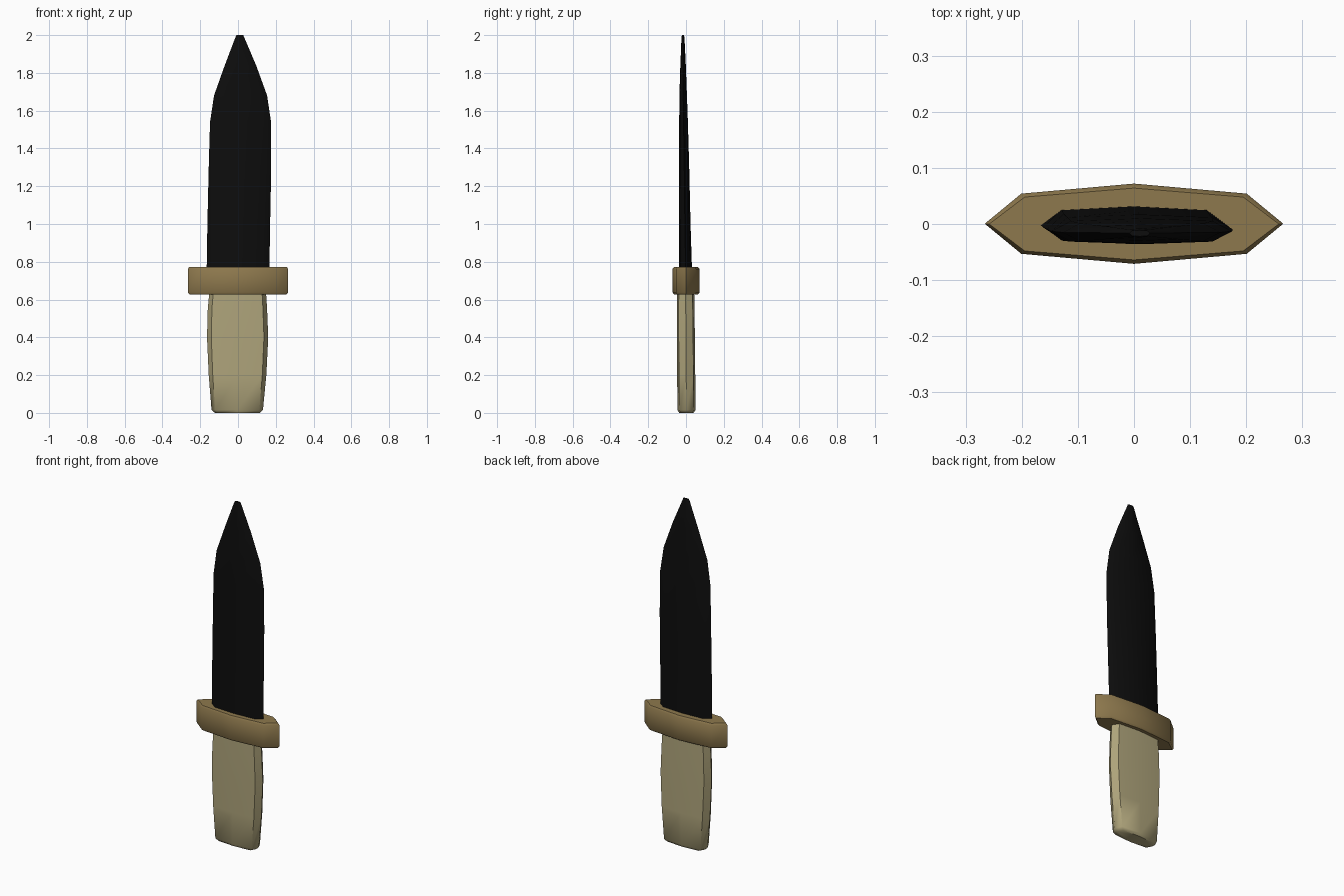
import bpy, bmesh, math

if "Cube" in bpy.data.objects:
    bpy.data.objects.remove(bpy.data.objects["Cube"])


def material(name, rgb):
    m = bpy.data.materials.new(name)
    m.diffuse_color = (*rgb, 1)
    m.use_nodes = True
    m.node_tree.nodes["Principled BSDF"].inputs["Base Color"].default_value = m.diffuse_color
    return m


black = material("black blade", (0.004, 0.004, 0.004))
tan = material("tan guard", (0.27, 0.19, 0.075))
cream = material("cream grip", (0.43, 0.375, 0.20))


def loft(name, section, rings, mat, angle=35):
    """Loft a unit section through rings of (z, x_min, x_max, y_min, y_max)."""
    bm = bmesh.new()
    loops = []
    for z, x0, x1, y0, y1 in rings:
        cx, hx, cy, hy = (x0 + x1) / 2, (x1 - x0) / 2, (y0 + y1) / 2, (y1 - y0) / 2
        loops.append([bm.verts.new((cx + hx * u, cy + hy * v, z)) for u, v in section])
    n = len(section)
    for a, b in zip(loops, loops[1:]):
        for i in range(n):
            j = (i + 1) % n
            bm.faces.new((a[i], a[j], b[j], b[i]))
    bm.faces.new(loops[0][::-1])
    bm.faces.new(loops[-1])
    bmesh.ops.recalc_face_normals(bm, faces=bm.faces)
    me = bpy.data.meshes.new(name)
    bm.to_mesh(me)
    bm.free()
    me.materials.append(mat)
    ob = bpy.data.objects.new(name, me)
    bpy.context.collection.objects.link(ob)
    bpy.ops.object.select_all(action='DESELECT')
    ob.select_set(True)
    bpy.context.view_layer.objects.active = ob
    bpy.ops.object.shade_smooth_by_angle(angle=math.radians(angle))
    return ob


def lens(u, v):
    """Eight-sided flattened section: pointed ends and a broad middle."""
    return [(-1, 0), (-u, -v), (0, -1), (u, -v), (1, 0), (u, v), (0, 1), (-u, v)]


# Grip: slightly swollen in the middle, rounded butt
loft("grip", lens(0.86, 0.8), [
    (0.0, -0.122, 0.116, -0.036, 0.040),
    (0.015, -0.14, 0.132, -0.045, 0.05),
    (0.20, -0.155, 0.15, -0.047, 0.049),
    (0.40, -0.164, 0.16, -0.048, 0.047),
    (0.55, -0.16, 0.154, -0.048, 0.045),
    (0.66, -0.15, 0.147, -0.047, 0.043)], cream, 50)

# Cross guard with lightly eased rims
loft("guard", lens(0.755, 0.75), [
    (0.628, -0.258, 0.258, -0.064, 0.064),
    (0.638, -0.266, 0.266, -0.071, 0.072),
    (0.762, -0.266, 0.266, -0.071, 0.072),
    (0.772, -0.258, 0.258, -0.064, 0.064)], tan, 50)

# Blade: leans a little sideways, tapering to a blunt tip
loft("blade", lens(0.78, 0.8), [
    (0.75, -0.166, 0.166, -0.036, 0.032),
    (1.00, -0.162, 0.170, -0.036, 0.024),
    (1.30, -0.155, 0.176, -0.036, 0.017),
    (1.54, -0.148, 0.175, -0.036, 0.010),
    (1.68, -0.127, 0.154, -0.035, 0.005),
    (1.84, -0.070, 0.096, -0.030, -0.001),
    (1.985, -0.015, 0.034, -0.024, -0.008),
    (2.00, -0.008, 0.028, -0.022, -0.011)], black, 50)
